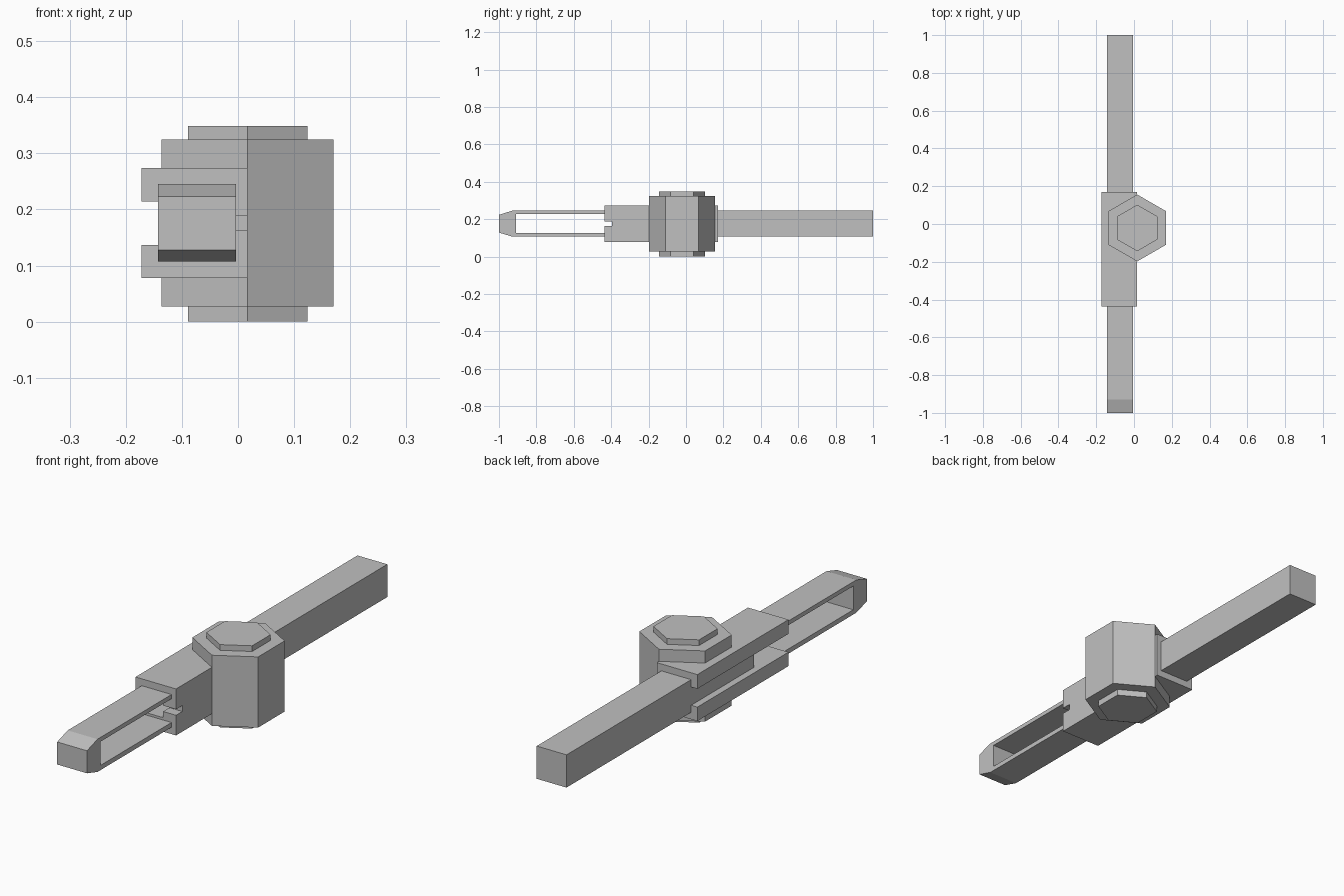
import bpy, bmesh, math
from mathutils import Vector

if "Cube" in bpy.data.objects:
    bpy.data.objects.remove(bpy.data.objects["Cube"])

grey = bpy.data.materials.new("neutral grey")
grey.diffuse_color = (0.53, 0.53, 0.53, 1)
grey.use_nodes = True
grey.node_tree.nodes["Principled BSDF"].inputs["Base Color"].default_value = grey.diffuse_color


def finish(name, bm):
    bmesh.ops.recalc_face_normals(bm, faces=bm.faces)
    me = bpy.data.meshes.new(name)
    bm.to_mesh(me)
    bm.free()
    me.materials.append(grey)
    ob = bpy.data.objects.new(name, me)
    bpy.context.collection.objects.link(ob)
    return ob


def extrude(name, points, sweep):
    """Extrude a flat 3D outline along a vector."""
    bm = bmesh.new()
    face = bm.faces.new([bm.verts.new(p) for p in points])
    res = bmesh.ops.extrude_face_region(bm, geom=[face])
    moved = [v for v in res["geom"] if isinstance(v, bmesh.types.BMVert)]
    bmesh.ops.translate(bm, verts=moved, vec=Vector(sweep))
    return finish(name, bm)


def box(name, x0, x1, y0, y1, z0, z1):
    outline = [(x0, y0, z0), (x1, y0, z0), (x1, y0, z1), (x0, y0, z1)]
    return extrude(name, outline, (0, y1 - y0, 0))


def cut(target, cutter):
    cutter.hide_render = True
    cutter.hide_viewport = True
    mod = target.modifiers.new("cut", 'BOOLEAN')
    mod.operation = 'DIFFERENCE'
    mod.solver = 'EXACT'
    mod.object = cutter


# Long bar with tapered tip and a slot through its front half
side = [(-1, .128), (-.93, .107), (1, .107), (1, .245), (-.93, .245), (-1, .223)]
bar = extrude("long_bar", [(-.143, y, z) for y, z in side], (.139, 0, 0))
cut(bar, box("slot_cutter", -.3, .2, -.91, -.25, .127, .227))

# C-section clamp block, open on the left, with a notch in its front wall
section = [(-.172, .078), (.017, .078), (.017, .274), (-.172, .274),
           (-.172, .214), (-.043, .214), (-.043, .137), (-.172, .137)]
block = extrude("clamp_block", [(x, -.437, z) for x, z in section], (0, .607, 0))
cut(block, box("notch_cutter", -.1, .1, -.5, -.395, .163, .188))

# Hexagonal nut with a raised smaller hexagon on each end
bm = bmesh.new()
rings = []
for r, z in [(.123, 0), (.123, .027), (.177, .027), (.177, .325), (.123, .325), (.123, .349)]:
    angles = [math.radians(30 + 60 * i) for i in range(6)]
    rings.append([bm.verts.new((.017 + r * math.cos(a), -.021 + r * math.sin(a), z))
                  for a in angles])
for low, high in zip(rings, rings[1:]):
    for i in range(6):
        j = (i + 1) % 6
        bm.faces.new((low[i], low[j], high[j], high[i]))
bm.faces.new(rings[0])
bm.faces.new(rings[-1])
finish("hex_nut", bm)
